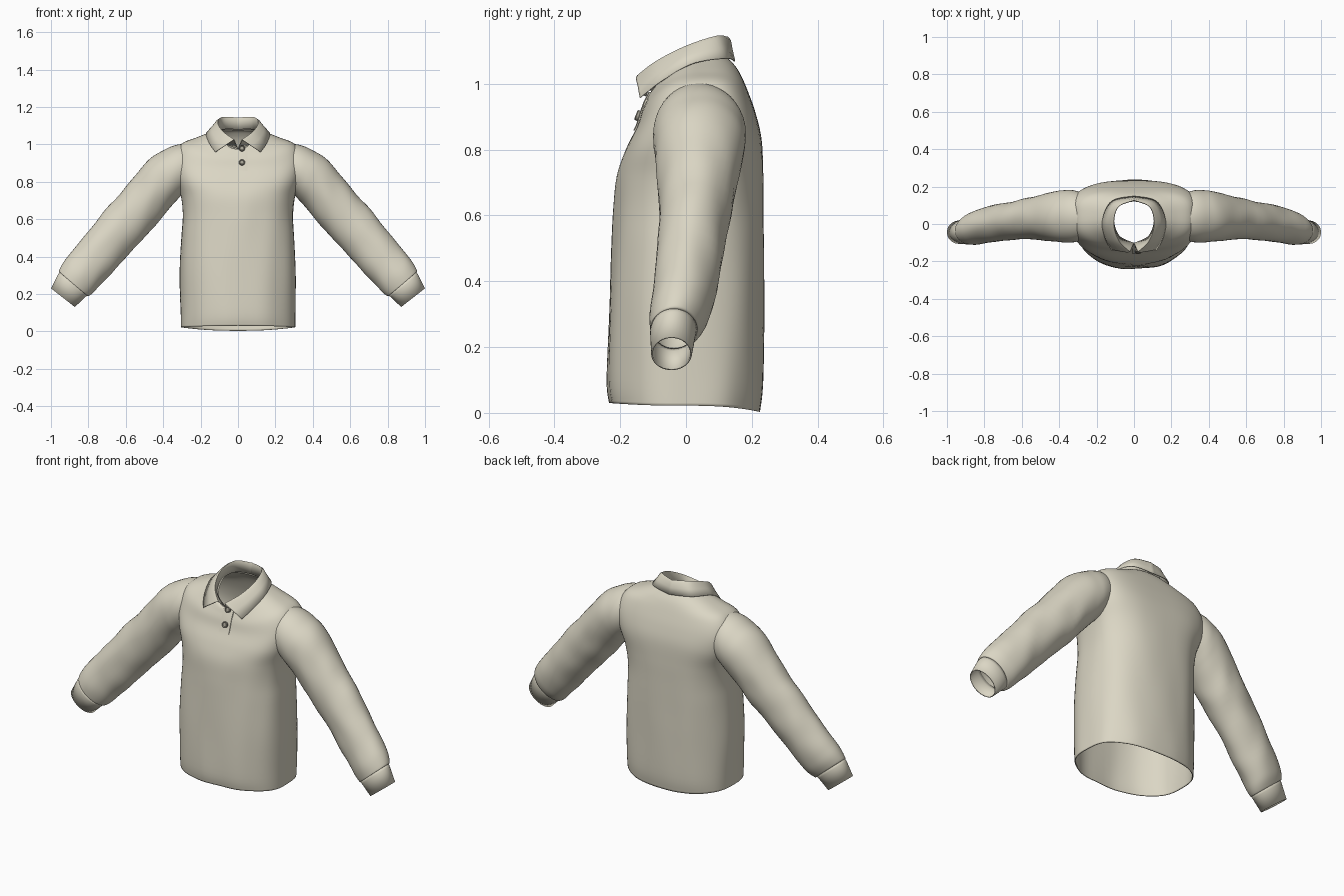
import bpy, bmesh, math
from mathutils import Vector, noise

if "Cube" in bpy.data.objects:
    bpy.data.objects.remove(bpy.data.objects["Cube"])

def material(name, rgb):
    m = bpy.data.materials.new(name)
    m.diffuse_color = (*rgb, 1)
    m.use_nodes = True
    m.node_tree.nodes["Principled BSDF"].inputs["Base Color"].default_value = m.diffuse_color
    return m

CLOTH = material("cream cloth", (0.71, 0.675, 0.555))
BUTTON = material("dull button", (0.36, 0.34, 0.28))

def dense(rows, n):
    """Smooth (Catmull-Rom) interpolation between rows of numbers."""
    out = []
    for i in range(len(rows) - 1):
        p0, p1 = rows[max(i - 1, 0)], rows[i]
        p2, p3 = rows[i + 1], rows[min(i + 2, len(rows) - 1)]
        for k in range(n):
            t = k / n
            out.append([0.5 * (2 * b + (c - a) * t + (2 * a - 5 * b + 4 * c - d) * t * t
                               + (3 * b - a - 3 * c + d) * t ** 3)
                        for a, b, c, d in zip(p0, p1, p2, p3)])
    return out + [list(rows[-1])]

def loft(name, rings, closed=True, mirror=False, thick=0.005, mat=CLOTH):
    bm = bmesh.new()
    vs = [[bm.verts.new(p) for p in r] for r in rings]
    n = len(rings[0])
    for a, b in zip(vs, vs[1:]):
        for j in range(n if closed else n - 1):
            k = (j + 1) % n
            bm.faces.new((a[j], a[k], b[k], b[j]))
    me = bpy.data.meshes.new(name)
    bm.to_mesh(me)
    bm.free()
    ob = bpy.data.objects.new(name, me)
    bpy.context.collection.objects.link(ob)
    me.materials.append(mat)
    bpy.ops.object.select_all(action='DESELECT')
    ob.select_set(True)
    bpy.context.view_layer.objects.active = ob
    bpy.ops.object.shade_smooth_by_angle(angle=math.radians(40))
    if mirror:
        m = ob.modifiers.new("mirror", 'MIRROR')
        m.use_clip = True
        m.merge_threshold = 0.0005
    if thick:
        s = ob.modifiers.new("cloth thickness", 'SOLIDIFY')
        s.thickness = thick
        s.offset = -1
    return ob

# Torso: half width, front y, side y, back y, front z, side z, back z, squareness
torso_rows = [
    (.306, -.232, -.01, .225, .03, .022, .003, 0),
    (.307, -.240, -.01, .235, .10, .10, .09, 0),
    (.310, -.234, -.01, .237, .30, .30, .30, 0),
    (.302, -.226, .00, .237, .50, .50, .50, 0),
    (.296, -.220, .01, .236, .62, .62, .62, .1),
    (.305, -.210, .02, .235, .72, .72, .72, .4),
    (.332, -.183, .03, .230, .80, .82, .83, 1),
    (.342, -.149, .04, .212, .87, .92, .91, 1),
    (.305, -.133, .045, .187, .92, 1.0, .98, .8),
    (.220, -.120, .045, .165, .95, 1.037, 1.03, .3),
    (.150, -.110, .045, .145, .97, 1.065, 1.06, 0),
    (.115, -.100, .040, .130, .975, 1.08, 1.075, 0)]

def torso_ring(row, n=72):
    w, yf, ys, yb, zf, zs, zb, sq = row
    pts = []
    for j in range(n):
        a = 2 * math.pi * j / n
        c, s = math.cos(a), math.sin(a)
        ye, ze, q = (yf, zf, .88 - .16 * sq) if s < 0 else (yb, zb, .75 - .18 * sq)
        p = Vector((w * math.copysign(abs(c) ** (.85 - .15 * sq), c),
                    ys + (ye - ys) * abs(s) ** q, zs + (ze - zs) * s * s))
        # soft vertical drape, fading at the neck
        fold = noise.noise(Vector((p.x * 9, p.y * 9, p.z * 2.5)))
        k = 1 + 0.02 * fold * max(0, min(1, (0.95 - p.z) * 3))
        pts.append((p.x * k, p.y * k, p.z))
    return pts

loft("torso", [torso_ring(r) for r in dense(torso_rows, 5)])

# Sleeves: top x, top z, underside x, underside z, front y, back y
sleeve_rows = [
    (.230, 1.005, .240, .770, -.075, .150),
    (.325, .998, .300, .728, -.096, .178),
    (.400, .968, .330, .698, -.100, .182),
    (.480, .915, .365, .660, -.095, .174),
    (.590, .785, .445, .560, -.083, .150),
    (.740, .612, .580, .415, -.085, .118),
    (.860, .462, .690, .295, -.100, .092),
    (.925, .378, .758, .222, -.110, .070),
    (.955, .328, .797, .190, -.109, .043),
    (.953, .315, .808, .192, -.106, .034)]
cuff_rows = [
    (.950, .322, .803, .192, -.106, .033),
    (.962, .305, .817, .184, -.109, .030),
    (1.00, .230, .872, .130, -.106, .018)]

def sleeve_ring(row, wrinkle, n=40):
    xt, zt, xb, zb, y0, y1 = row
    mid = Vector(((xt + xb) / 2, (y0 + y1) / 2, (zt + zb) / 2))
    up = Vector(((xt - xb) / 2, 0, (zt - zb) / 2))
    pts = []
    for j in range(n):
        a = 2 * math.pi * j / n
        d = up * math.sin(a) + Vector((0, (y1 - y0) / 2 * math.cos(a), 0))
        p = mid + d
        along, across = p.x - p.z, p.x + p.z
        fold = noise.noise(Vector((along * 6, across * 9 + along * 3, p.y * 9)))
        pts.append(mid + d * (1 + wrinkle * fold))
    return pts

rows = dense(sleeve_rows, 6)
loft("sleeves", [sleeve_ring(r, .05 * max(0, min(1, (r[0] - .36) * 5, (.97 - r[0]) * 20)))
                 for r in rows], mirror=True)
loft("cuffs", [sleeve_ring(r, 0) for r in cuff_rows], mirror=True)

# Collar: curves from centre front round to centre back
stand = [(0, -.104, .975), (.080, -.065, 1.01), (.110, .02, 1.065),
         (.085, .10, 1.08), (0, .125, 1.08)]
roll = [(.022, -.148, 1.022), (.082, -.09, 1.066), (.110, .0, 1.112),
        (.086, .092, 1.142), (0, .128, 1.139)]
edge = [(.120, -.138, .957), (.154, -.072, 1.008), (.167, .02, 1.060),
        (.118, .120, 1.076), (0, .146, 1.068)]

def blend(a, b, t, push=0):
    out = []
    for p, q in zip(a, b):
        v = Vector(p).lerp(Vector(q), t)
        out.append((v.x * (1 + push), v.y * (1 + push), v.z + push * .05))
    return out

strips = [stand, blend(stand, roll, .9), roll, blend(roll, edge, .12, .02),
          blend(roll, edge, .5, .005), edge]
loft("collar", [dense(s, 8) for s in strips], closed=False, mirror=True, thick=0.004)

# Button placket lying flush on the chest
profile = [(-.156, .858), (-.148, .875), (-.138, .91), (-.125, .945), (-.110, .975)]
loft("placket", [[(x, y - .003 + dy, z) for x, dy in
                  ((-.012, .006), (-.010, 0), (.020, -.001), (.050, .002), (.052, .008))]
                 for y, z in profile], closed=False, thick=0)

# Buttons with a raised rim, turned from a small profile
def button(name, centre):
    normal = Vector((0, -.93, .37))
    side, up = Vector((1, 0, 0)), Vector((0, .37, .93))
    rings = []
    for r, h in ((.016, -.004), (.016, .005), (.013, .008), (.010, .005), (.0005, .005)):
        rings.append([Vector(centre) + normal * h
                      + (side * math.cos(a) + up * math.sin(a)) * r
                      for a in (2 * math.pi * j / 20 for j in range(20))])
    loft(name, rings, thick=0, mat=BUTTON)

button("upper_button", (.021, -.119, .978))
button("lower_button", (.021, -.145, .903))
